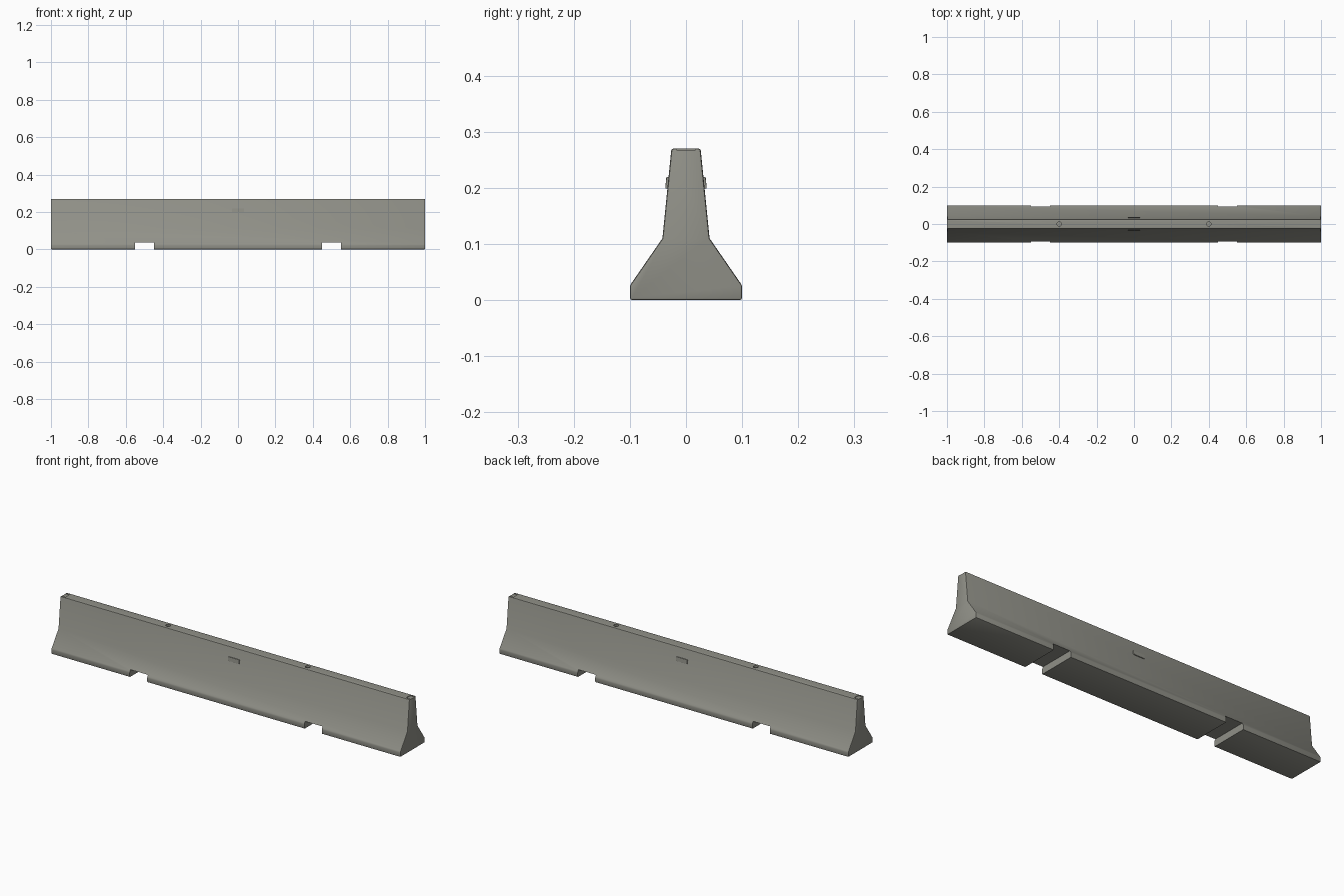
import bpy, bmesh, math

if "Cube" in bpy.data.objects:
    bpy.data.objects.remove(bpy.data.objects["Cube"])

concrete = bpy.data.materials.new("warm grey concrete")
concrete.diffuse_color = (0.28, 0.28, 0.245, 1)
concrete.use_nodes = True
concrete.node_tree.nodes["Principled BSDF"].inputs["Base Color"].default_value = concrete.diffuse_color


def make_object(name, bm):
    bmesh.ops.recalc_face_normals(bm, faces=bm.faces)
    mesh = bpy.data.meshes.new(name)
    bm.to_mesh(mesh)
    bm.free()
    mesh.materials.append(concrete)
    ob = bpy.data.objects.new(name, mesh)
    bpy.context.collection.objects.link(ob)
    return ob


def box(name, loc, size):
    bm = bmesh.new()
    bmesh.ops.create_cube(bm, size=1)
    bmesh.ops.scale(bm, vec=size, verts=bm.verts)
    ob = make_object(name, bm)
    ob.location = loc
    return ob


def cylinder(name, loc, radius, depth):
    bm = bmesh.new()
    bmesh.ops.create_cone(bm, cap_ends=True, segments=24,
                          radius1=radius, radius2=radius, depth=depth)
    ob = make_object(name, bm)
    ob.location = loc
    return ob


def apply_all(ob):
    bpy.ops.object.select_all(action='DESELECT')
    bpy.context.view_layer.objects.active = ob
    ob.select_set(True)
    for m in list(ob.modifiers):
        bpy.ops.object.modifier_apply(modifier=m.name)


def bevel(ob, width):
    m = ob.modifiers.new("bevel", 'BEVEL')
    m.width = width
    m.segments = 2
    m.limit_method = 'ANGLE'
    m.angle_limit = math.radians(30)


# Barrier body: flared profile extruded along x
half = [(0.1, 0), (0.1, 0.026), (0.042, 0.11), (0.026, 0.27)]
profile = half + [(-y, z) for y, z in reversed(half)]
bm = bmesh.new()
face = bm.faces.new([bm.verts.new((-1, y, z)) for y, z in profile])
ext = bmesh.ops.extrude_face_region(bm, geom=[face])
bmesh.ops.translate(bm, vec=(2, 0, 0),
                    verts=[v for v in ext["geom"] if isinstance(v, bmesh.types.BMVert)])
body = make_object("barrier_body", bm)
bevel(body, 0.004)

# Cutters: forklift slots, lifting holes, shallow end recesses in the top
cutters = []
for s in (-1, 1):
    cutters.append(box("fork_slot_cutter", (s * 0.5, 0, 0), (0.1, 0.4, 0.072)))
    cutters.append(cylinder("lifting_hole_cutter", (s * 0.4, 0, 0.27), 0.012, 0.02))
    cutters.append(box("end_recess_cutter", (s * 0.99, 0, 0.272), (0.03, 0.034, 0.01)))
for c in cutters:
    c.hide_render = True
    m = body.modifiers.new("cut", 'BOOLEAN')
    m.operation = 'DIFFERENCE'
    m.solver = 'EXACT'
    m.object = c
apply_all(body)
for c in cutters:
    bpy.data.objects.remove(c)
bpy.ops.object.shade_smooth_by_angle(angle=math.radians(30))

# Small raised plate on each long side, leaning with the wall
for s, side in ((-1, "front"), (1, "back")):
    plate = box(side + "_plate", (0, s * 0.0325, 0.209), (0.064, 0.007, 0.021))
    plate.rotation_euler.x = s * math.atan(0.016 / 0.16)
    bevel(plate, 0.001)
    apply_all(plate)
